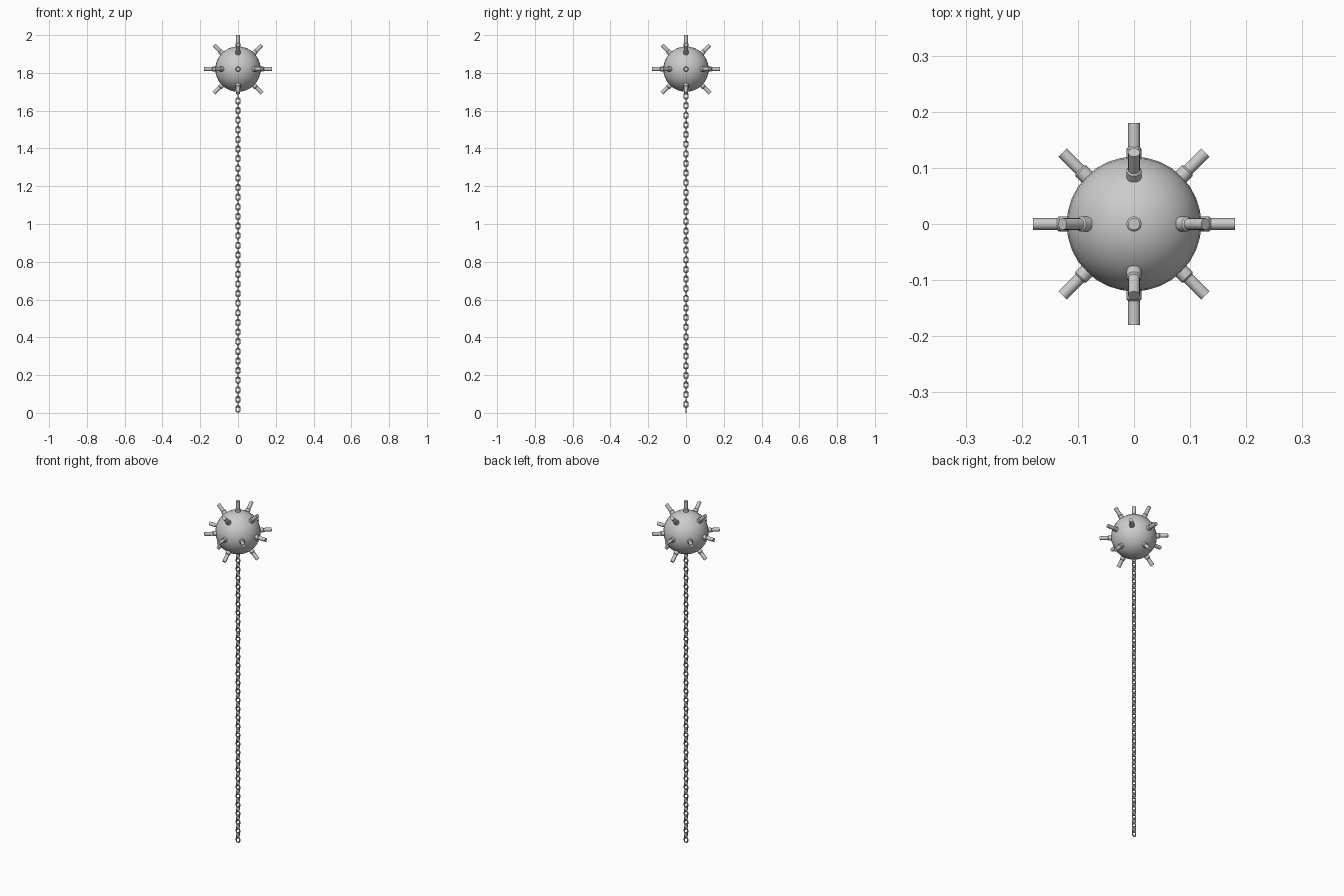
import bpy, bmesh
from math import sin, cos, pi, radians
from mathutils import Vector, Matrix

if "Cube" in bpy.data.objects:
    bpy.data.objects.remove(bpy.data.objects["Cube"])

CENTER = Vector((0, 0, 1.82))
BALL_R = 0.12


def make_object(name, bm):
    bmesh.ops.recalc_face_normals(bm, faces=bm.faces)
    mesh = bpy.data.meshes.new(name)
    bm.to_mesh(mesh)
    bm.free()
    ob = bpy.data.objects.new(name, mesh)
    bpy.context.collection.objects.link(ob)
    bpy.context.view_layer.objects.active = ob
    ob.select_set(True)
    bpy.ops.object.shade_smooth_by_angle(angle=radians(35))
    ob.select_set(False)
    return ob


# Ball
bm = bmesh.new()
bmesh.ops.create_uvsphere(bm, u_segments=32, v_segments=16, radius=BALL_R,
                          matrix=Matrix.Translation(CENTER))
make_object("ball", bm)


# Horns: a lathed profile (radius, distance from ball centre)
def add_horn(bm, direction, sides=16):
    profile = [(0.0135, 0.105), (0.0135, 0.134), (0.0105, 0.137), (0.0105, 0.18)]
    turn = Matrix.Translation(CENTER) @ direction.to_track_quat('Z', 'Y').to_matrix().to_4x4()
    rings = [[bm.verts.new(turn @ Vector((r * cos(2 * pi * i / sides),
                                          r * sin(2 * pi * i / sides), h)))
              for i in range(sides)] for r, h in profile]
    for a, b in zip(rings, rings[1:]):
        for i in range(sides):
            j = (i + 1) % sides
            bm.faces.new((a[i], a[j], b[j], b[i]))
    bm.faces.new(rings[0])
    bm.faces.new(rings[-1])


bm = bmesh.new()
add_horn(bm, Vector((0, 0, 1)))
for elevation, count in ((0, 8), (45, 4), (-45, 4)):
    e = radians(elevation)
    for k in range(count):
        a = 2 * pi * k / count
        add_horn(bm, Vector((cos(a) * cos(e), sin(a) * cos(e), sin(e))))
make_object("horns", bm)


# Chain: stadium-shaped links, alternately turned by 90 degrees
WIRE, HALF_W, LENGTH, PITCH, LINKS = 0.0037, 0.0105, 0.040, 0.0255, 66
STRAIGHT = LENGTH / 2 - WIRE - HALF_W


def add_link(bm, z, across, arc=6, sides=8):
    side = Vector((0, 1, 0)) if across else Vector((1, 0, 0))
    normal = Vector((1, 0, 0)) if across else Vector((0, 1, 0))
    up = Vector((0, 0, 1))
    rings = []
    for end in (0, 1):
        for k in range(arc + 1):
            a = pi * (end + k / arc)
            out = side * cos(a) + up * sin(a)
            mid = out * HALF_W + up * (z + (STRAIGHT if end == 0 else -STRAIGHT))
            rings.append([bm.verts.new(mid + (out * cos(t) + normal * sin(t)) * WIRE)
                          for t in (2 * pi * i / sides for i in range(sides))])
    for n, ring in enumerate(rings):
        nxt = rings[(n + 1) % len(rings)]
        for i in range(sides):
            j = (i + 1) % sides
            bm.faces.new((ring[i], ring[j], nxt[j], nxt[i]))


bm = bmesh.new()
for n in range(LINKS):
    add_link(bm, LENGTH / 2 + n * PITCH, n % 2 == 1)
make_object("chain", bm)
